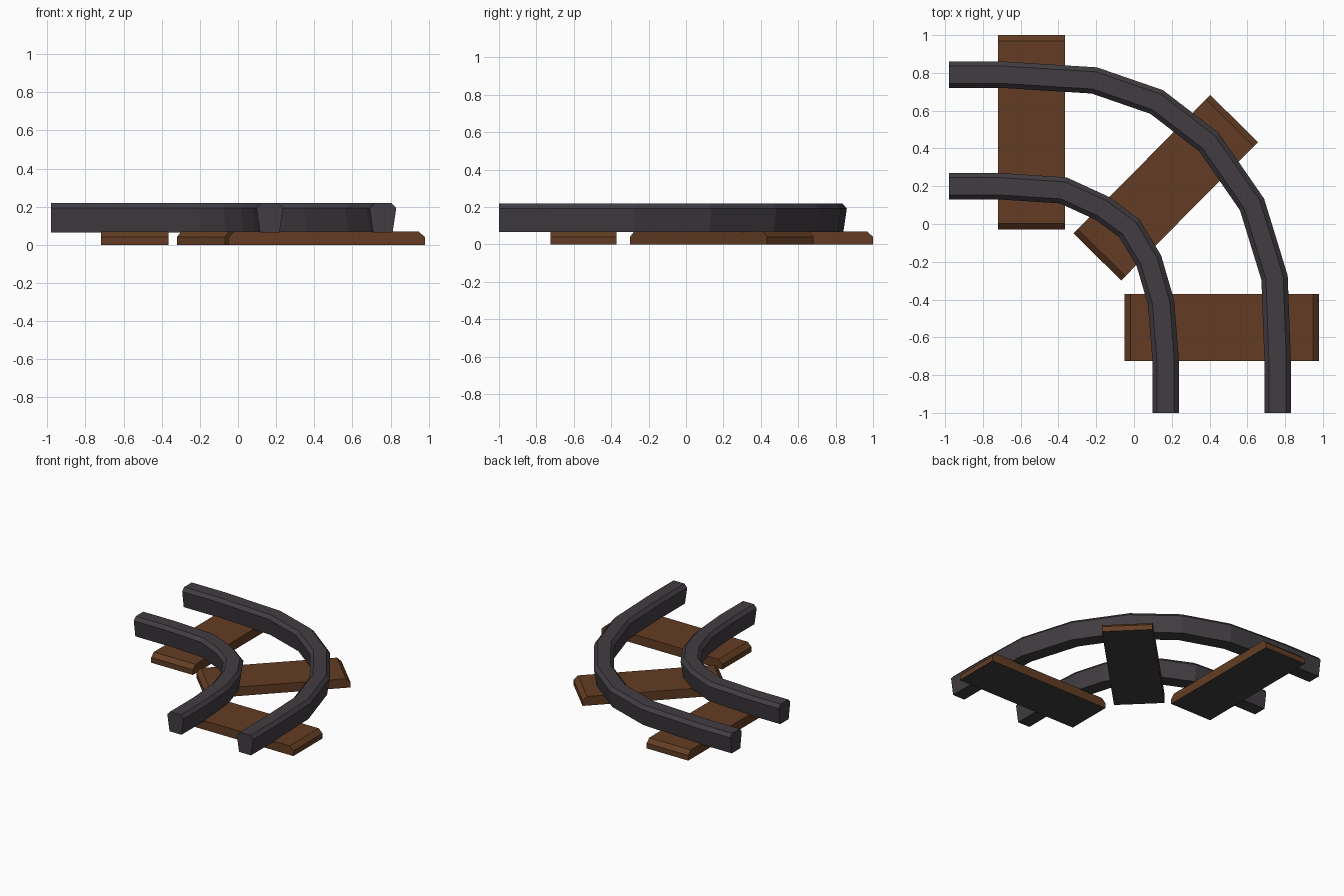
import bpy, bmesh, math
from mathutils import Vector, Matrix

if "Cube" in bpy.data.objects:
    bpy.data.objects.remove(bpy.data.objects["Cube"])


def material(name, rgb):
    m = bpy.data.materials.new(name)
    m.diffuse_color = (*rgb, 1)
    m.use_nodes = True
    m.node_tree.nodes["Principled BSDF"].inputs["Base Color"].default_value = m.diffuse_color
    return m


WOOD = material("brown wood", (0.125, 0.046, 0.017))
IRON = material("dark iron", (0.053, 0.046, 0.053))


def finish(name, bm, mats, matrix=None):
    bmesh.ops.recalc_face_normals(bm, faces=bm.faces)
    bm.normal_update()
    if len(mats) > 1:  # undersides take the second colour
        for f in bm.faces:
            f.material_index = 1 if f.normal.z < -0.9 else 0
    me = bpy.data.meshes.new(name)
    bm.to_mesh(me)
    bm.free()
    for m in mats:
        me.materials.append(m)
    ob = bpy.data.objects.new(name, me)
    bpy.context.collection.objects.link(ob)
    if matrix:
        ob.matrix_world = matrix
    return ob


def loft(rings):
    bm = bmesh.new()
    vs = [[bm.verts.new(p) for p in r] for r in rings]
    n = len(vs[0])
    for a, b in zip(vs, vs[1:]):
        for i in range(n):
            j = (i + 1) % n
            bm.faces.new((a[i], a[j], b[j], b[i]))
    bm.faces.new(vs[0])
    bm.faces.new(vs[-1][::-1])
    return bm


# Rail section (side offset, height): narrow foot, chamfered head
SECTION = [(-0.051, 0.065), (0.051, 0.065), (0.07, 0.192),
           (0.046, 0.218), (-0.046, 0.218), (-0.07, 0.192)]


def rail(name, path):
    pts = [Vector(p) for p in path]
    rings = []
    for i, p in enumerate(pts):
        d0 = (p - pts[max(i - 1, 0)]).normalized()
        d1 = (pts[min(i + 1, len(pts) - 1)] - p).normalized()
        d = (d0 + d1).normalized()
        if i in (0, len(pts) - 1):
            miter = 1
        else:
            miter = 1 / max(0.5, d.dot(d1))
        side = Vector((-d.y, d.x)) * miter
        rings.append([(p.x + side.x * u, p.y + side.y * u, z) for u, z in SECTION])
    finish(name, loft(rings), [IRON])


rail("outer_rail", [(-0.98, 0.79), (-0.69, 0.79), (-0.21, 0.76), (0.12, 0.646),
                    (0.397, 0.433), (0.625, 0.103), (0.744, -0.284),
                    (0.76, -0.715), (0.76, -1)])
rail("inner_rail", [(-0.98, 0.2), (-0.71, 0.2), (-0.375, 0.178), (-0.17, 0.084),
                    (-0.025, -0.022), (0.079, -0.195), (0.143, -0.415),
                    (0.167, -0.715), (0.167, -1)])

# Sleepers: planks with chamfered top ends
L, W, H, C = 0.515, 0.1775, 0.07, 0.032
PROFILE = [(-L, 0), (L, 0), (L, 0.04), (L - C, H), (C - L, H), (-L, 0.04)]
for label, x, y, angle in [("back", -0.542, 0.485, 90), ("middle", 0.168, 0.192, 45.3),
                           ("front", 0.465, -0.548, 0)]:
    bm = loft([[(u, s * W, z) for u, z in PROFILE] for s in (-1, 1)])
    finish(label + "_sleeper", bm, [WOOD, IRON],
           Matrix.Translation((x, y, 0)) @ Matrix.Rotation(math.radians(angle), 4, 'Z'))
